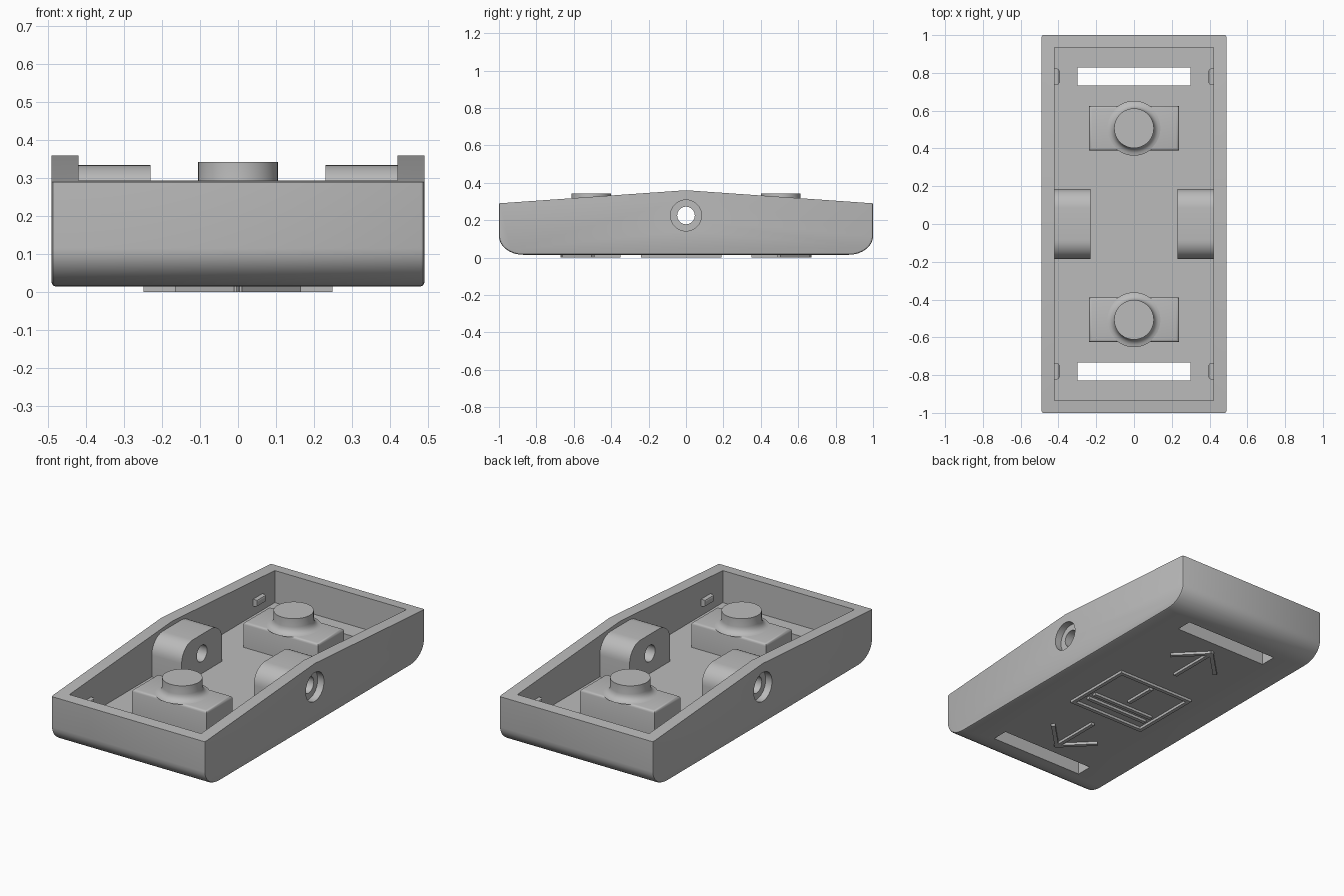
import bpy, bmesh, math
from mathutils import Matrix, Vector

cube = bpy.data.objects.get("Cube")
if cube:
    bpy.data.objects.remove(cube, do_unlink=True)

grey = bpy.data.materials.new("plain_grey")
grey.use_nodes = True
colour = (0.5, 0.5, 0.5, 1)
grey.diffuse_color = colour
grey.node_tree.nodes["Principled BSDF"].inputs["Base Color"].default_value = colour


def finish(bm, name):
    bmesh.ops.recalc_face_normals(bm, faces=bm.faces)
    mesh = bpy.data.meshes.new(name)
    bm.to_mesh(mesh)
    bm.free()
    mesh.materials.append(grey)
    ob = bpy.data.objects.new(name, mesh)
    bpy.context.collection.objects.link(ob)
    return ob


def activate(ob):
    bpy.ops.object.select_all(action='DESELECT')
    ob.select_set(True)
    bpy.context.view_layer.objects.active = ob


def smooth(ob):
    activate(ob)
    bpy.ops.object.shade_smooth_by_angle(angle=math.radians(35))


def extrude_x(profile, x0, x1):
    """Prism along x from a (y, z) outline."""
    bm = bmesh.new()
    face = bm.faces.new([bm.verts.new((x0, y, z)) for y, z in profile])
    ext = bmesh.ops.extrude_face_region(bm, geom=[face])["geom"]
    bmesh.ops.translate(bm, verts=[v for v in ext if isinstance(v, bmesh.types.BMVert)],
                        vec=(x1 - x0, 0, 0))
    return bm


def box(x0, x1, y0, y1, z0, z1):
    return extrude_x([(y0, z0), (y1, z0), (y1, z1), (y0, z1)], x0, x1)


def arc(cy, cz, ry, rz, a0, a1, n=8):
    angles = [math.radians(a0 + (a1 - a0) * i / n) for i in range(n + 1)]
    return [(cy + ry * math.cos(a), cz + rz * math.sin(a)) for a in angles]


def rod_x(radius, x0, x1, z):
    return extrude_x(arc(0, z, radius, radius, 0, 352.5, 47), x0, x1)


def cut(ob, cutter_bm):
    cutter = finish(cutter_bm, "cutter")
    cutter.hide_render = True
    mod = ob.modifiers.new("cut", 'BOOLEAN')
    mod.operation, mod.solver, mod.object = 'DIFFERENCE', 'EXACT', cutter
    activate(ob)
    bpy.ops.object.modifier_apply(modifier=mod.name)
    bpy.data.objects.remove(cutter, do_unlink=True)


W, BASE, FLOOR, AXLE = 0.49, 0.015, 0.11, 0.225

# Tray shell: gabled rim, rounded lower ends
outline = [(1, 0.29), (0, 0.36), (-1, 0.29)]
outline += arc(-0.87, 0.115, 0.13, 0.1, 180, 270) + arc(0.87, 0.115, 0.13, 0.1, 270, 360)
bm = extrude_x(outline, -W, W)
rim = [e for e in bm.edges if abs(e.verts[0].co.x - e.verts[1].co.x) < 1e-5
       and min(v.co.z for v in e.verts) < 0.28]
bmesh.ops.bevel(bm, geom=rim, offset=0.01, segments=2, affect='EDGES', profile=0.5)
tray = finish(bm, "tray")
cut(tray, box(-0.42, 0.42, -0.935, 0.935, FLOOR, 0.6))
for s in (-1, 1):
    cut(tray, box(-0.3, 0.3, s * 0.78 - 0.0475, s * 0.78 + 0.0475, -0.1, 0.2))
    cut(tray, rod_x(0.083, s * 0.45, s * 0.6, AXLE))
cut(tray, rod_x(0.047, -0.6, 0.6, AXLE))
smooth(tray)

# Pivot bosses on both side walls
for s, side in ((1, "left"), (-1, "right")):
    profile = [(-0.185, 0.1), (0.185, 0.1)]
    profile += arc(0.085, 0.235, 0.1, 0.1, 0, 90) + arc(-0.085, 0.235, 0.1, 0.1, 90, 180)
    boss = finish(extrude_x(profile, s * 0.23, s * 0.421), side + "_pivot_boss")
    cut(boss, rod_x(0.047, -0.6, 0.6, AXLE))
    smooth(boss)

for s, end in ((-1, "front"), (1, "back")):
    yc = s * 0.507
    # Switch pedestal with softened top
    bm = box(-0.238, 0.238, yc - 0.118, yc + 0.118, 0.1, 0.255)
    top = [e for e in bm.edges if min(v.co.z for v in e.verts) > 0.2]
    bmesh.ops.bevel(bm, geom=top, offset=0.014, segments=3, affect='EDGES', profile=0.5)
    smooth(finish(bm, end + "_pedestal"))

    # Round button with flared foot
    bm = bmesh.new()
    foot = [(0.145 - 0.04 * math.sin(t * math.pi / 8), 0.294 - 0.04 * math.cos(t * math.pi / 8))
            for t in range(5)]
    pts = [(0, 0.342), (0.105, 0.342)] + foot[::-1]
    verts = [bm.verts.new((r, yc, z)) for r, z in pts]
    edges = [bm.edges.new(pair) for pair in zip(verts, verts[1:])]
    bmesh.ops.spin(bm, geom=verts + edges, cent=(0, yc, 0), axis=(0, 0, 1),
                   angle=math.tau, steps=48)
    bmesh.ops.remove_doubles(bm, verts=bm.verts, dist=1e-4)
    smooth(finish(bm, end + "_button"))

    # Snap nubs on the side walls
    for sx, side in ((1, "left"), (-1, "right")):
        y = s * 0.78
        bm = box(sx * 0.395, sx * 0.425, y - 0.042, y + 0.042, 0.165, 0.205)
        inner = [e for e in bm.edges if max(abs(v.co.x) for v in e.verts) < 0.4]
        bmesh.ops.bevel(bm, geom=inner, offset=0.01, segments=2, affect='EDGES', profile=0.5)
        finish(bm, f"{end}_{side}_snap_nub")


def ribs(name, strokes, width=0.022):
    """Raised strips under the base along (x, y) segments."""
    bm = bmesh.new()
    for a, b in strokes:
        a, b = Vector(a), Vector(b)
        d, mid = b - a, (a + b) / 2
        mat = (Matrix.Translation((mid.x, mid.y, 0.01))
               @ Matrix.Rotation(math.atan2(d.y, d.x), 4, 'Z')
               @ Matrix.Diagonal((d.length + width, width, 0.02, 1)))
        bmesh.ops.create_cube(bm, size=1, matrix=mat)
    finish(bm, name)


# Direction arrows and ribbed panel under the base
for s, end in ((-1, "front"), (1, "back")):
    tip = (0, s * 0.655)
    ribs(end + "_arrow", [((0, s * 0.36), tip), ((0.15, s * 0.505), tip), ((-0.15, s * 0.505), tip)])
x, lo, hi = 0.238, -0.23, 0.178
ribs("base_panel_ribs", [
    ((-x, lo), (x, lo)), ((x, lo), (x, hi)), ((x, hi), (-x, hi)), ((-x, hi), (-x, lo)),
    ((-0.19, -0.096), (0.19, -0.096)), ((-0.19, -0.15), (0.19, -0.15)), ((0, -0.03), (0, 0.135))])
